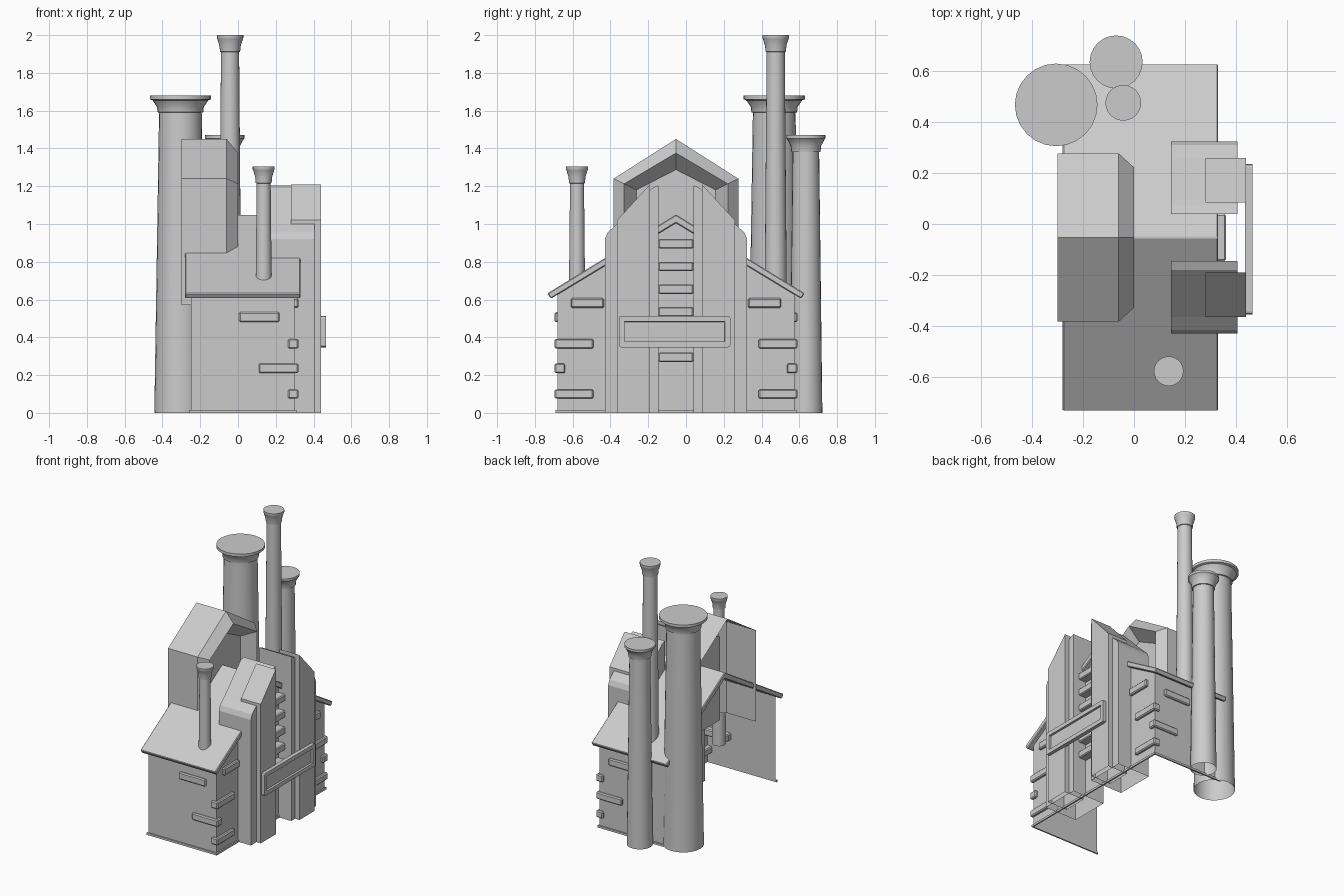
import bpy, bmesh, math

if "Cube" in bpy.data.objects:
    bpy.data.objects.remove(bpy.data.objects["Cube"])

YC = -0.053  # symmetry plane of the hall, ridge line


def finish(name, bm, bevel=0.0, smooth=False):
    bmesh.ops.recalc_face_normals(bm, faces=bm.faces)
    me = bpy.data.meshes.new(name)
    bm.to_mesh(me)
    bm.free()
    ob = bpy.data.objects.new(name, me)
    bpy.context.collection.objects.link(ob)
    if bevel:
        m = ob.modifiers.new("Bevel", 'BEVEL')
        m.width, m.segments = bevel, 1
    if smooth:
        bpy.ops.object.select_all(action='DESELECT')
        ob.select_set(True)
        bpy.context.view_layer.objects.active = ob
        bpy.ops.object.shade_smooth_by_angle(angle=math.radians(35))
    return ob


def loft(name, rings, closed=True, cap_start=True, cap_end=True, bevel=0.0):
    """Skin a list of (x, [(y, z), ...]) sections along x."""
    bm = bmesh.new()
    vs = [[bm.verts.new((x, y, z)) for y, z in prof] for x, prof in rings]
    n = len(vs[0])
    for a, b in zip(vs, vs[1:]):
        for i in range(n if closed else n - 1):
            j = (i + 1) % n
            bm.faces.new((a[i], a[j], b[j], b[i]))
    if cap_start:
        bm.faces.new(vs[0])
    if cap_end:
        bm.faces.new(vs[-1])
    return finish(name, bm, bevel)


def box(name, x0, x1, y0, y1, z0, z1, bevel=0.0):
    return loft(name, [(x, [(y0, z0), (y1, z0), (y1, z1), (y0, z1)]) for x in (x0, x1)],
                bevel=bevel)


def lathe(name, cx, cy, prof, sides=24):
    """Turned chimney with a closed top and an open bottom."""
    bm = bmesh.new()
    rings = [[bm.verts.new((cx + r * math.cos(2 * math.pi * i / sides),
                            cy + r * math.sin(2 * math.pi * i / sides), z))
              for i in range(sides)] for r, z in prof]
    for a, b in zip(rings, rings[1:]):
        for i in range(sides):
            j = (i + 1) % sides
            bm.faces.new((a[i], a[j], b[j], b[i]))
    bm.faces.new(rings[-1])
    return finish(name, bm, smooth=True)


def flip(prof):
    return [(2 * YC - y, z) for y, z in prof]


# Hall: side walls and right gable, open on the left and underneath
hall = [(-0.68, 0), (-0.68, 0.645), (YC, 1.025), (0.574, 0.645), (0.574, 0)]
loft("hall_walls", [(-0.25, hall), (0.30, hall)], closed=False, cap_start=False)

# Hall roof sheet
roof = [(-0.715, 0.605), (-0.735, 0.632), (YC, 1.05), (0.629, 0.632), (0.609, 0.605), (YC, 1.005)]
loft("hall_roof", [(-0.28, roof), (0.33, roof)], bevel=0.005)

# Base trim
box("base_trim_front", -0.26, 0.31, -0.69, -0.68, 0, 0.015)
box("base_trim_back", -0.26, 0.31, 0.574, 0.584, 0, 0.015)
box("base_trim_right", 0.30, 0.31, -0.69, 0.584, 0, 0.015)


# Upper tower with chamfered front and a tapered recess
def tower(d):
    ze, zr, h = 1.24 - 0.5 * d, 1.45 - 1.35 * d, 0.33 - d
    return [(YC - h, 0.57), (YC - h, ze), (YC, zr), (YC + h, ze), (YC + h, 0.57)]


loft("tower", [(-0.30, tower(0)), (-0.06, tower(0)), (0.0, tower(0.055)), (-0.09, tower(0.12))],
     closed=False, cap_start=False)

# Twin pylons with a raised rib on each
pylon = [(-0.43, 0), (-0.43, 0.92), (-0.415, 0.955), (-0.365, 1.0), (-0.18, 1.19),
         (-0.145, 1.205), (-0.145, 0)]
rib = [(-0.365, 0), (-0.365, 1.02), (-0.19, 1.21), (-0.19, 0)]
for side, f in (("front", lambda p: p), ("back", flip)):
    loft("pylon_" + side, [(0.145, f(pylon)), (0.405, f(pylon))], closed=False)
    loft("pylon_rib_" + side, [(0.28, f(rib)), (0.44, f(rib))], closed=False)

# Louvre slats between the pylons
for i in range(6):
    z = 0.27 + 0.12 * i
    box(f"louvre_slat_{i}", 0.29, 0.36, -0.145, 0.039, z, z + 0.05, 0.006)

# Blank panel board with raised rim
bm = bmesh.new()
bmesh.ops.create_cube(bm, size=1)
for v in bm.verts:
    v.co = (0.45 + 0.03 * v.co.x, -0.06 + 0.59 * v.co.y, 0.43 + 0.165 * v.co.z)
ends = [e for e in bm.edges if abs(e.verts[0].co.x - e.verts[1].co.x) > 0.02]
bmesh.ops.bevel(bm, geom=ends, offset=0.012, segments=2, affect='EDGES', profile=0.5)
bm.normal_update()
face = [f for f in bm.faces if f.normal.x > 0.9]
bmesh.ops.inset_region(bm, faces=face, thickness=0.03, depth=0)
bmesh.ops.inset_region(bm, faces=face, thickness=0.003, depth=-0.015)
finish("panel_board", bm)

# Quoin bricks, mirrored on both side walls
bricks = [(0.265, 0.32, -0.695, -0.49, 0.075, 0.125),
          (0.11, 0.32, -0.695, -0.64, 0.21, 0.262),
          (0.265, 0.32, -0.695, -0.49, 0.34, 0.392),
          (0.005, 0.22, -0.695, -0.64, 0.48, 0.533),
          (0.265, 0.32, -0.61, -0.435, 0.555, 0.608)]
for i, (x0, x1, y0, y1, z0, z1) in enumerate(bricks):
    box(f"brick_front_{i}", x0, x1, y0, y1, z0, z1, 0.007)
    box(f"brick_back_{i}", x0, x1, 2 * YC - y1, 2 * YC - y0, z0, z1, 0.007)

# Chimneys
lathe("chimney_wide", -0.305, 0.467, [(0.138, 0), (0.113, 1.59), (0.121, 1.592), (0.124, 1.62),
                                      (0.148, 1.655), (0.162, 1.66), (0.162, 1.68)])
lathe("chimney_tall", -0.042, 0.475, [(0.062, 0.2), (0.048, 1.91), (0.053, 1.912),
                                      (0.057, 1.945), (0.068, 1.98), (0.07, 1.984), (0.07, 2.0)])
lathe("chimney_rear", -0.07, 0.635, [(0.087, 0), (0.07, 1.38), (0.077, 1.382),
                                     (0.081, 1.415), (0.1, 1.45), (0.104, 1.453), (0.104, 1.47)])
lathe("chimney_small", 0.136, -0.577, [(0.047, 0.22), (0.037, 1.215), (0.042, 1.217),
                                       (0.045, 1.25), (0.056, 1.285), (0.058, 1.288), (0.058, 1.305)])
